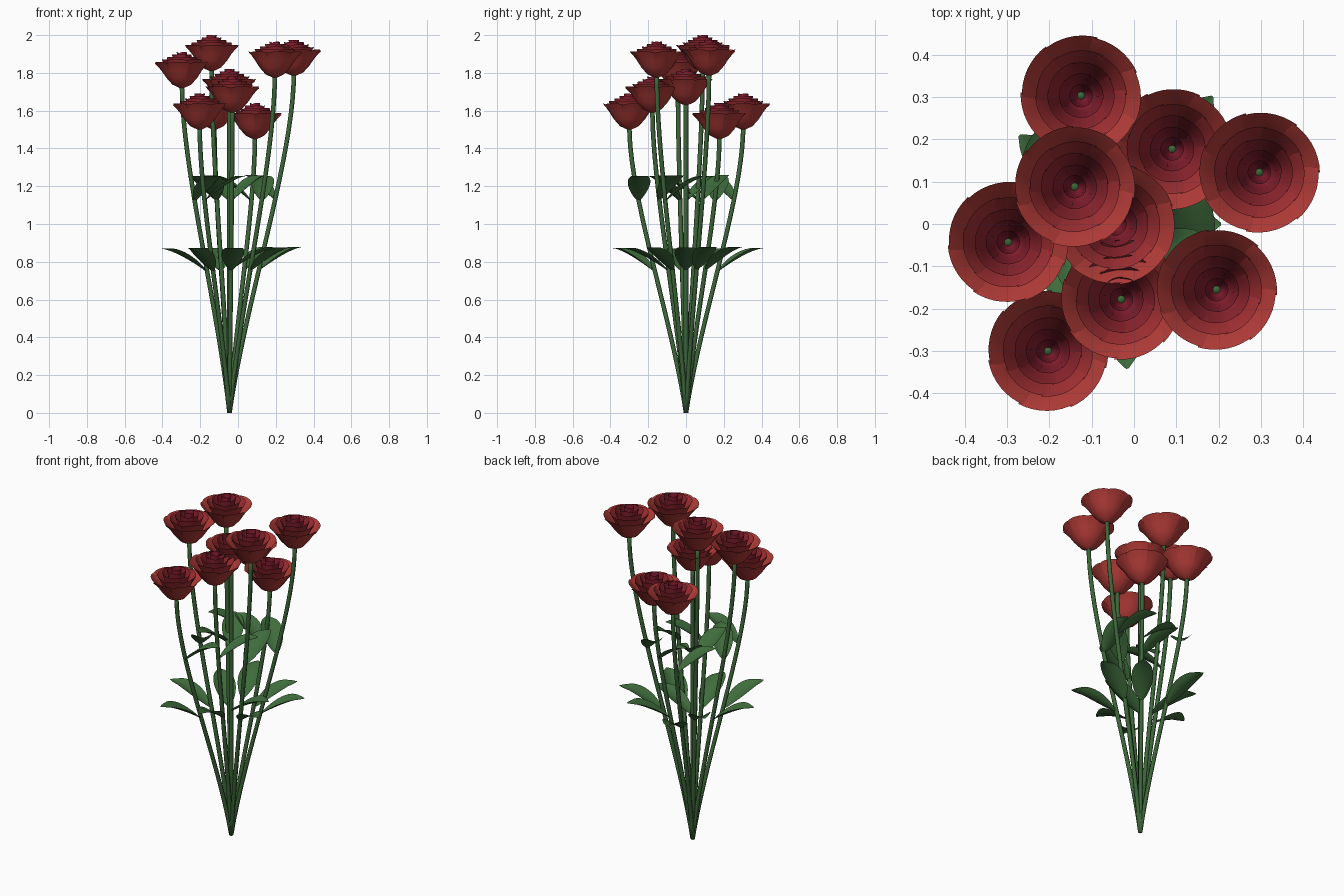
import bpy, math
from mathutils import Vector

if "Cube" in bpy.data.objects:
    bpy.data.objects.remove(bpy.data.objects["Cube"])

BASE = Vector((-0.045, 0, 0))
# flower centre x, y and top of bloom z
FLOWERS = [(-.125, .303, 1.69), (.09, .177, 1.64), (.296, .122, 1.975),
           (-.14, .088, 2.0), (-.297, -.043, 1.91), (-.045, 0, 1.82),
           (-.03, -.178, 1.78), (.195, -.155, 1.965), (-.203, -.30, 1.69)]
BLOOM_H = 0.19


def material(name, rgb):
    m = bpy.data.materials.new(name)
    m.diffuse_color = (*rgb, 1)
    m.use_nodes = True
    m.node_tree.nodes["Principled BSDF"].inputs["Base Color"].default_value = m.diffuse_color
    return m


GREEN = material("stem_green", (.045, .13, .04))
LEAF = material("leaf_green", (.05, .15, .045))
REDS = [material("petal_red_%d" % i, c) for i, c in enumerate(
    [(.45, .045, .04), (.38, .03, .035), (.30, .02, .03), (.26, .015, .03), (.24, .012, .03)])]


def mesh_object(name, verts, faces, mats, idx=None):
    me = bpy.data.meshes.new(name)
    me.from_pydata(verts, [], faces)
    for m in mats:
        me.materials.append(m)
    if idx:
        me.polygons.foreach_set("material_index", idx)
    me.shade_smooth()
    ob = bpy.data.objects.new(name, me)
    bpy.context.collection.objects.link(ob)
    return ob


def add_grid(verts, faces, rows):
    start, n = len(verts), len(rows[0])
    for r in rows:
        verts.extend(r)
    for i in range(len(rows) - 1):
        for j in range(n - 1):
            a = start + i * n + j
            faces.append((a, a + 1, a + n + 1, a + n))


def stem_point(end, t):
    d = end - BASE
    p1 = BASE + Vector((d.x * .25, d.y * .25, d.z * .33))
    p2 = Vector((end.x, end.y, d.z * .75))
    u = 1 - t
    return u**3 * BASE + 3*u*u*t * p1 + 3*u*t*t * p2 + t**3 * end


def stem(name, end):
    verts, faces, n, sides = [], [], 20, 8
    for i in range(n + 1):
        c = stem_point(end, i / n)
        for j in range(sides):
            a = 2 * math.pi * j / sides
            verts.append(c + .012 * Vector((math.cos(a), math.sin(a), 0)))
    for i in range(n):
        for j in range(sides):
            k = (j + 1) % sides
            faces.append((i*sides + j, i*sides + k, (i+1)*sides + k, (i+1)*sides + j))
    faces.append(tuple(range(sides))[::-1])
    faces.append(tuple(range(n * sides, (n + 1) * sides)))
    mesh_object(name, verts, faces, [GREEN])


def leaf(name, end, z, turn, length, rise):
    # find the stem at this height, then sweep a cupped blade outward
    t = min((i / 200 for i in range(201)), key=lambda s: abs(stem_point(end, s).z - z))
    p = stem_point(end, t)
    a = math.atan2(end.y - BASE.y, end.x - BASE.x) + turn
    out, side = Vector((math.cos(a), math.sin(a), 0)), Vector((-math.sin(a), math.cos(a), 0))
    rows = []
    for i in range(13):
        s = i / 12
        w = .003 + .057 * math.sin(math.pi * s ** .9) ** .8 if 0 < i < 12 else .003
        row = []
        for k in range(-3, 4):
            v = k / 3
            h = rise * (1 - (1 - s) ** 1.45) + .4 * w * v * v
            row.append(p + out * length * s + side * w * v + Vector((0, 0, min(h, rise))))
        rows.append(row)
    verts, faces = [], []
    add_grid(verts, faces, rows)
    mesh_object(name, verts, faces, [LEAF])


# petal layers: rim radius, rim height, petal count
LAYERS = [(.143, .138, 7), (.108, .152, 6), (.08, .165, 5), (.053, .178, 5), (.028, .19, 3)]
PROFILE = [(.08, 0), (.35, .13), (.58, .40), (.74, .66), (.88, .86), (1, 1)]


def bloom(name, pos, spin):
    verts, faces, idx = [], [], []
    for li, (R, H, count) in enumerate(LAYERS):
        low = .004 * li
        for k in range(count):
            mid = 2 * math.pi * k / count + spin + li * .6
            half = math.pi / count * 1.12
            rows = []
            for rr, hh in PROFILE:
                # inner layers stand steeper
                rr = rr ** (1 - .12 * li)
                row = []
                for j in range(9):
                    v = j / 4 - 1
                    a = mid + v * half
                    r = R * rr * (1 - .025 * (v + 1) / 2)
                    z = low + (H - low) * hh - .010 * v ** 4 * hh ** 3
                    row.append(pos + Vector((r * math.cos(a), r * math.sin(a), z)))
                rows.append(row)
            before = len(faces)
            add_grid(verts, faces, rows)
            idx += [li] * (len(faces) - before)
    mesh_object(name, verts, faces, REDS, idx)


for i, (x, y, top) in enumerate(FLOWERS):
    end = Vector((x, y, top - BLOOM_H))
    stem("stem_%d" % i, end + Vector((0, 0, .02)))
    leaf("lower_leaf_%d" % i, end, .75, 0, .25, .125)
    leaf("upper_leaf_%d" % i, end, 1.12, math.radians(120), .22, .135)
    bloom("bloom_%d" % i, end, i * .7)
